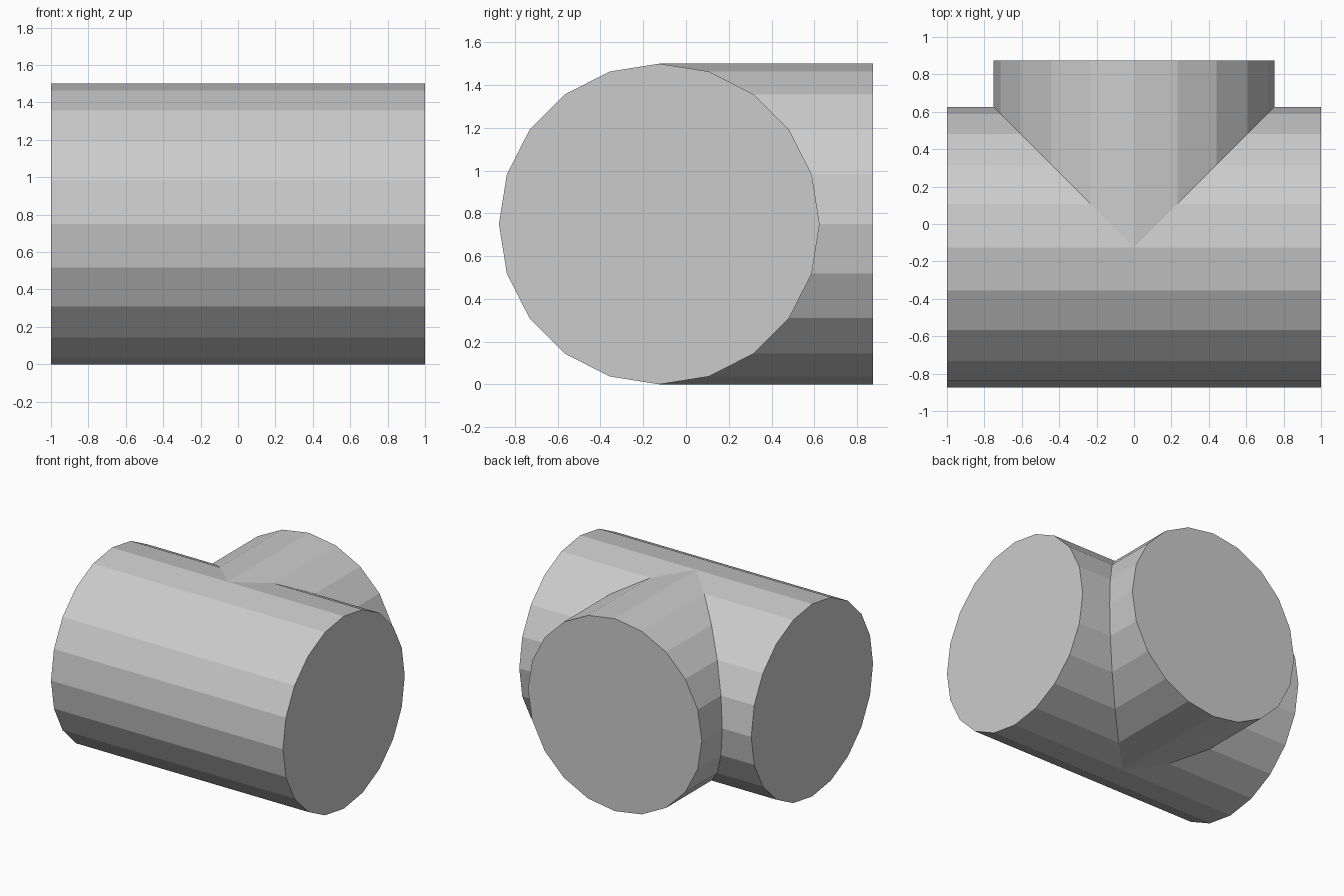
import bpy, bmesh
from math import cos, sin, pi

if "Cube" in bpy.data.objects:
    bpy.data.objects.remove(bpy.data.objects["Cube"])

SIDES, R = 20, 0.75
AXIS_Y, AXIS_Z = -0.125, 0.75     # centreline of the straight run

bm = bmesh.new()
angles = [2 * pi * i / SIDES for i in range(SIDES)]


def limb(place_end, place_seam):
    """Closed tube from the mitred seam out to a flat cap."""
    end = [bm.verts.new(place_end(R * cos(a), AXIS_Z + R * sin(a))) for a in angles]
    seam = [bm.verts.new(place_seam(R * cos(a), AXIS_Z + R * sin(a))) for a in angles]
    for i in range(SIDES):
        j = (i + 1) % SIDES
        bm.faces.new((end[i], end[j], seam[j], seam[i]))
    bm.faces.new(end)


# Left and right halves of the run, cut back where the branch enters
for s in (-1, 1):
    limb(lambda u, z: (s, AXIS_Y + u, z),
         lambda u, z: (s * max(0, u), AXIS_Y + u, z))

# Rear branch, mitred to a V against the run
limb(lambda u, z: (u, 0.875, z),
     lambda u, z: (u, AXIS_Y + abs(u), z))

# Weld the seams and remove the joint line across the front of the run
bmesh.ops.remove_doubles(bm, verts=bm.verts[:], dist=1e-4)
joint = [e for e in bm.edges if all(abs(v.co.x) < 1e-4 for v in e.verts)
         and all(v.co.y < AXIS_Y + 1e-4 for v in e.verts)]
bmesh.ops.dissolve_edges(bm, edges=joint, use_verts=True)
bmesh.ops.recalc_face_normals(bm, faces=bm.faces[:])

mesh = bpy.data.meshes.new("pipe_tee")
bm.to_mesh(mesh)
bm.free()
bpy.context.collection.objects.link(bpy.data.objects.new("pipe_tee", mesh))
